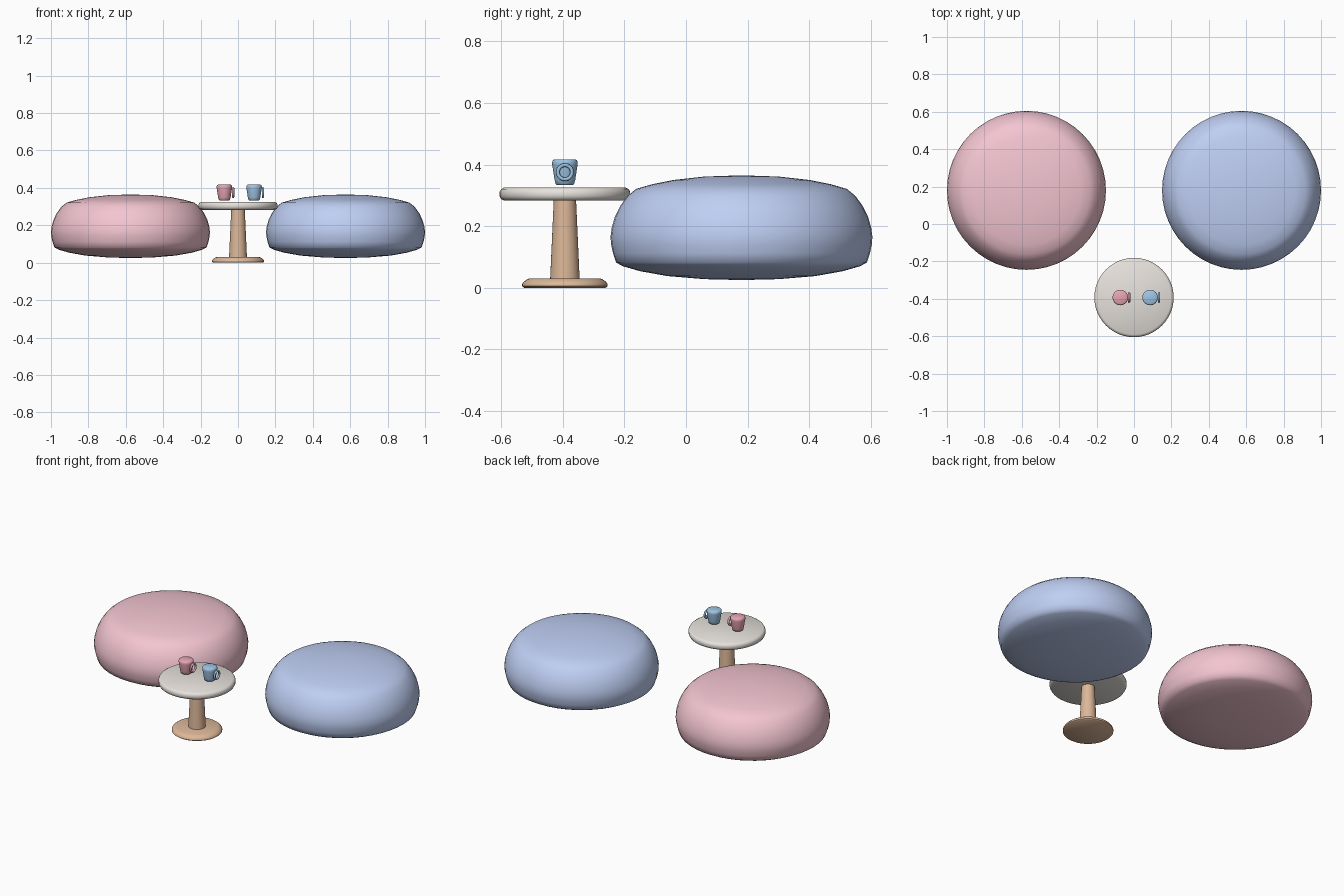
import bpy, math

if "Cube" in bpy.data.objects:
    bpy.data.objects.remove(bpy.data.objects["Cube"])


def material(name, rgb):
    m = bpy.data.materials.new(name)
    m.diffuse_color = (*rgb, 1)
    m.use_nodes = True
    m.node_tree.nodes["Principled BSDF"].inputs["Base Color"].default_value = m.diffuse_color
    return m


def finish(ob, mat, angle):
    ob.data.materials.append(mat)
    bpy.ops.object.select_all(action='DESELECT')
    ob.select_set(True)
    bpy.context.view_layer.objects.active = ob
    bpy.ops.object.shade_smooth_by_angle(angle=math.radians(angle))


def lathe(name, profile, loc, mat, n=48, angle=40):
    """Closed solid of revolution; profile runs bottom to top, (0, z) ends are poles."""
    verts, rings, faces = [], [], []
    for r, z in profile:
        count = 1 if r == 0 else n
        rings.append([len(verts) + i for i in range(count)])
        for i in range(count):
            a = 2 * math.pi * i / n
            verts.append((r * math.cos(a), r * math.sin(a), z))
    for lo, hi in zip(rings, rings[1:]):
        for i in range(n):
            j = (i + 1) % n
            if len(lo) == 1:
                faces.append((lo[0], hi[j], hi[i]))
            elif len(hi) == 1:
                faces.append((lo[i], lo[j], hi[0]))
            else:
                faces.append((lo[i], lo[j], hi[j], hi[i]))
    me = bpy.data.meshes.new(name)
    me.from_pydata(verts, [], faces)
    ob = bpy.data.objects.new(name, me)
    ob.location = loc
    bpy.context.collection.objects.link(ob)
    finish(ob, mat, angle)
    return ob


pink = material("pink fabric", (0.90, 0.56, 0.64))
blue = material("blue fabric", (0.52, 0.62, 0.90))
cream = material("cream top", (0.80, 0.76, 0.72))
wood = material("wood", (0.72, 0.48, 0.32))
cup_pink = material("pink cup", (0.80, 0.38, 0.46))
cup_blue = material("blue cup", (0.35, 0.56, 0.78))

# Floor cushions
cushion = [(0, .025), (.12, .028), (.24, .038), (.33, .054), (.385, .070), (.407, .082),
           (.417, .112), (.423, .140), (.425, .165), (.421, .195), (.411, .230),
           (.394, .265), (.370, .298), (.342, .321), (.29, .336), (.22, .350),
           (.12, .361), (0, .365)]
for side, x, mat in (("left", -.575, pink), ("right", .575, blue)):
    lathe(side + "_cushion", cushion, (x, .18, 0), mat, angle=75)

# Side table
ty = -.393
lathe("table_base", [(0, 0), (.132, 0), (.139, .005), (.139, .012), (.133, .020),
                     (.123, .027), (.116, .030), (0, .030)], (0, ty, 0), wood)
lathe("table_stem", [(0, .025), (.048, .025), (.036, .29), (0, .29)], (0, ty, 0), wood)
lathe("table_top", [(0, .283), (.198, .283), (.207, .288), (.212, .297), (.212, .311),
                    (.207, .320), (.198, .325), (0, .325)], (0, ty, 0), cream)

# Cups with a ring handle on the right
cup = [(0, .333), (.025, .333), (.030, .337), (.0335, .350), (.041, .398),
       (.0415, .407), (.039, .414), (.034, .417), (0, .417)]
for side, x, mat in (("left", -.073, cup_pink), ("right", .086, cup_blue)):
    lathe(side + "_cup", cup, (x, ty, 0), mat, n=32)
    bpy.ops.mesh.primitive_torus_add(major_radius=.023, minor_radius=.006,
                                     major_segments=32, minor_segments=12,
                                     location=(x + .047, ty, .375),
                                     rotation=(0, math.pi / 2, 0))
    handle = bpy.context.object
    handle.name = side + "_cup_handle"
    finish(handle, mat, 60)
